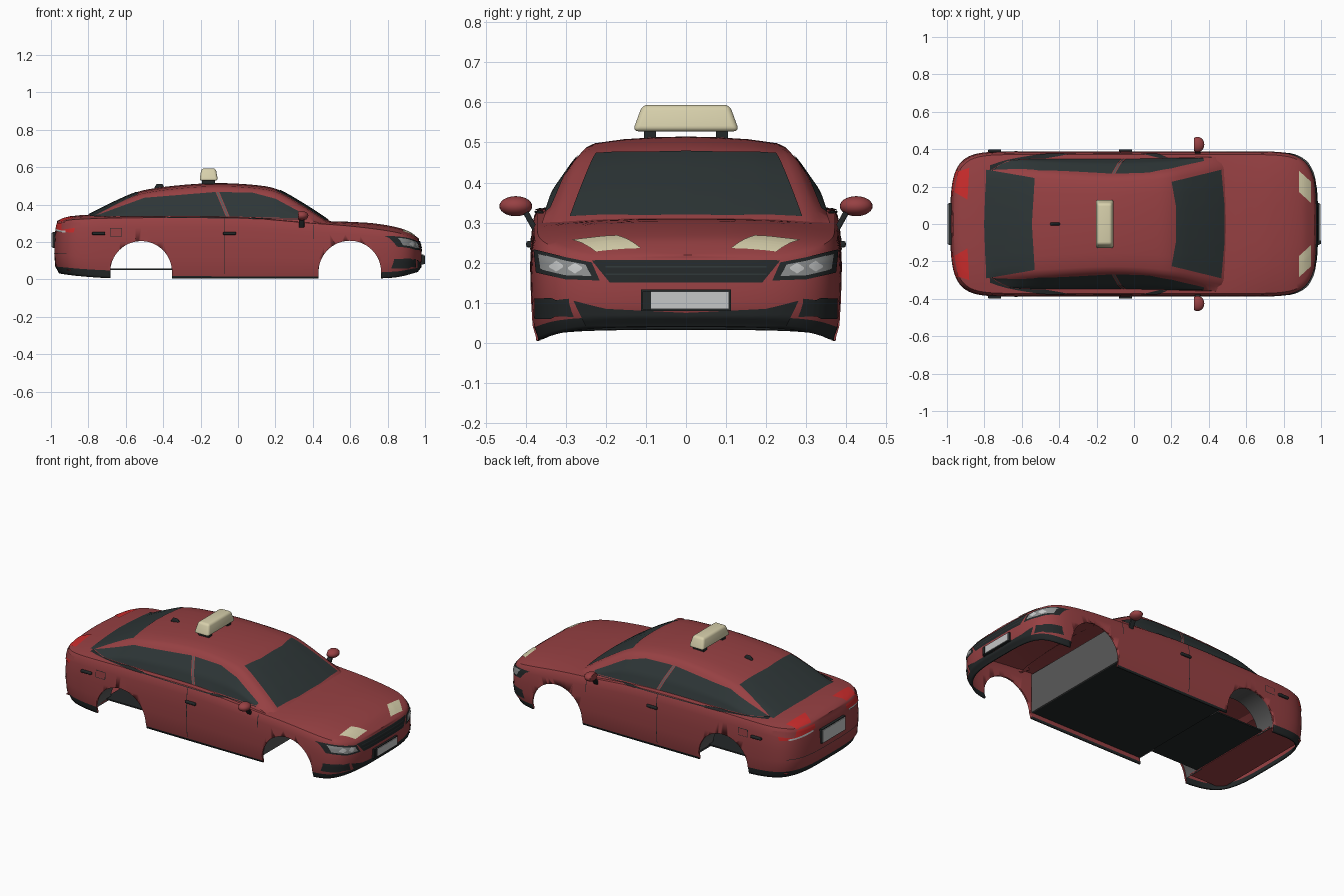
import bpy, bmesh, math
from mathutils import Vector
from mathutils.bvhtree import BVHTree

cube = bpy.data.objects.get("Cube")
if cube:
    bpy.data.objects.remove(cube, do_unlink=True)


def material(name, rgb):
    m = bpy.data.materials.new(name)
    m.use_nodes = True
    m.diffuse_color = (*rgb, 1)
    m.node_tree.nodes["Principled BSDF"].inputs["Base Color"].default_value = (*rgb, 1)
    return m


RED = material("red paint", (.31, .052, .056))
GLASS = material("dark glass", (.027, .037, .038))
TRIM = material("black trim", (.017, .021, .022))
CREAM = material("cream", (.68, .63, .41))
SILVER = material("light grey", (.56, .57, .57))
LAMP = material("lamp grey", (.27, .28, .28))
TAIL = material("tail red", (.6, .025, .025))
INNER = material("inner grey", (.1, .1, .1))


def add(name, bm, *mats, angle=35):
    me = bpy.data.meshes.new(name)
    bm.to_mesh(me)
    bm.free()
    me.shade_smooth()
    me.set_sharp_from_angle(angle=math.radians(angle))
    ob = bpy.data.objects.new(name, me)
    bpy.context.scene.collection.objects.link(ob)
    for m in mats:
        me.materials.append(m)
    return ob


def curve(pts, x):
    """Smooth interpolation through (x, value) pairs."""
    x = min(max(x, pts[0][0]), pts[-1][0])
    i = max(k for k in range(len(pts) - 1) if pts[k][0] <= x)

    def slope(k):
        a, b = pts[max(k - 1, 0)], pts[min(k + 1, len(pts) - 1)]
        return (b[1] - a[1]) / (b[0] - a[0])
    (xa, a), (xb, b) = pts[i], pts[i + 1]
    h = xb - xa
    t = (x - xa) / h
    return ((1 + 2 * t) * (1 - t) ** 2 * a + t * (1 - t) ** 2 * h * slope(i)
            + t * t * (3 - 2 * t) * b + t * t * (t - 1) * h * slope(i + 1))


def loft(sections):
    """Skin half sections (outer edge to centre line), mirrored over y."""
    bm = bmesh.new()
    rows = []
    for half in sections:
        full = half + [(x, -y, z) for x, y, z in reversed(half[:-1])]
        rows.append([bm.verts.new(p) for p in full])
    for a, b in zip(rows, rows[1:]):
        for k in range(len(a) - 1):
            bm.faces.new((a[k], a[k + 1], b[k + 1], b[k]))
    bmesh.ops.remove_doubles(bm, verts=bm.verts, dist=.0005)
    bmesh.ops.recalc_face_normals(bm, faces=bm.faces)
    if sum(f.normal.z for f in bm.faces) < 0:
        bmesh.ops.reverse_faces(bm, faces=bm.faces)
    return bm


# Lower body: rounded plan, side rings up to the shoulder, crowned deck
BOTTOM = [(-.98, .035), (-.85, .018), (-.65, .006), (.7, .006), (.85, .012), (.98, .045)]
SHOULDER = [(-.98, .3), (-.88, .32), (-.5, .33), (0, .33), (.4, .3), (.6, .285), (.8, .26), (.9, .238), (.98, .205)]
DECK = [(-.98, .305), (-.93, .33), (-.8, .346), (0, .345), (.48, .312), (.6, .308), (.75, .297), (.9, .263), (.98, .21)]
RINGS = [(0, .975, .965), (.04, .98, .97), (.13, .995, .99), (.35, 1, 1),
         (.6, 1, 1.005), (.84, .995, .995), (.95, .99, .98), (1, .985, .96)]


def body_section(s):
    u = math.sin(s * math.pi / 2)
    w = .387 * max(0, 1 - abs(u) ** 14) ** (1 / 3.5)
    pts = []
    for f, sx, sy in RINGS:
        x = .982 * u * sx
        lo, hi = curve(BOTTOM, x), curve(SHOULDER, x)
        pts.append((x, w * sy, lo + f * (hi - lo)))
    x, y, z = pts[-1]
    for v in (.93, .8, .6, .3, 0):
        pts.append((x, y * v, z + (curve(DECK, x) - z) * (1 - v ** 3)))
    return pts


body = loft([body_section(i / 45) for i in range(-45, 46)])
tree_body = BVHTree.FromBMesh(body)
for f in body.faces:
    c = f.calc_center_median()
    rel = (c.z - curve(BOTTOM, c.x)) / (curve(SHOULDER, c.x) - curve(BOTTOM, c.x))
    f.material_index = int(rel < .04 or (rel < .13 and not -.68 < c.x < .77))
shell = add("body_shell", body, RED, TRIM)
sol = shell.modifiers.new("thickness", "SOLIDIFY")
sol.thickness, sol.offset = .01, -1
bpy.context.view_layer.objects.active = shell
bpy.ops.object.modifier_apply(modifier="thickness")

# Wheel arches cut through the shell
ARCHES = ((-.518, .165), (.598, .167))
for cx, r in ARCHES:
    bm = bmesh.new()
    arc = [(cx + r * math.cos(a), .04 + r * math.sin(a)) for a in [math.pi * k / 32 for k in range(33)]]
    arc += [(cx - r, -.1), (cx + r, -.1)]
    f = bm.faces.new([bm.verts.new((x, -.6, z)) for x, z in arc])
    ext = bmesh.ops.extrude_face_region(bm, geom=[f])["geom"]
    bmesh.ops.translate(bm, vec=(0, 1.2, 0), verts=[v for v in ext if isinstance(v, bmesh.types.BMVert)])
    bmesh.ops.recalc_face_normals(bm, faces=bm.faces)
    cutter = add("arch_cutter", bm, RED)
    cutter.hide_render = True
    cut = shell.modifiers.new("arch", "BOOLEAN")
    cut.object, cut.operation, cut.solver = cutter, "DIFFERENCE", "EXACT"
    bpy.ops.object.modifier_apply(modifier="arch")
    bpy.data.objects.remove(cutter, do_unlink=True)

# Cabin: roofline, rail width and rounded sections
ROOF = [(-.86, .315), (-.79, .352), (-.6, .443), (-.5, .478), (-.3, .505), (-.1, .515),
        (.1, .504), (.21, .482), (.35, .405), (.48, .32), (.52, .29)]
RAIL = [(-.86, .31), (-.5, .282), (-.1, .262), (.2, .285), (.46, .34), (.52, .345)]


def cabin_section(x):
    zc, w = curve(ROOF, x), curve(RAIL, x)
    zr, base = zc - .042, .363
    mid = base + (w - base) * .5 + .01
    return [(x, base, .29), (x, mid, .29 + (zr - .29) * .55), (x, w, zr), (x, w * .95, zr + .015),
            (x, w * .87, zr + .025), (x, w * .6, zc - .007), (x, w * .3, zc - .002), (x, 0, zc)]


cabin = loft([cabin_section(-.86 + 1.38 * i / 60) for i in range(61)])
tree_cabin = BVHTree.FromBMesh(cabin)
add("cabin", cabin, RED)

# Thin plates laid on the surface between two edge lines
AXES = {"front": (0, 1, 2, 1), "rear": (0, 1, 2, -1), "left": (1, 0, 2, 1), "right": (1, 0, 2, -1), "top": (2, 0, 1, 1)}


def along(line, t):
    p = t * (len(line) - 1)
    i = min(int(p), len(line) - 2)
    return Vector(line[i]).lerp(Vector(line[i + 1]), p - i)


def plate(name, side, low, high, mat, lift=.003, n=24, m=10):
    depth, a, b, sign = AXES[side]
    bm = bmesh.new()
    grid = {}
    for i in range(n + 1):
        for j in range(m + 1):
            q = along(low, i / n).lerp(along(high, i / n), j / m)
            start, ray = Vector(), Vector()
            start[a], start[b], start[depth], ray[depth] = q[0], q[1], 2 * sign, -sign
            hits = [h for h in (t.ray_cast(start, ray) for t in (tree_body, tree_cabin)) if h[0]]
            if hits:
                h = min(hits, key=lambda k: k[3])
                nor = h[1] if h[1].dot(ray) < 0 else -h[1]
                grid[i, j] = bm.verts.new(h[0] + nor * lift)
    for i in range(n):
        for j in range(m):
            quad = [(i, j), (i + 1, j), (i + 1, j + 1), (i, j + 1)]
            if all(k in grid for k in quad):
                bm.faces.new([grid[k] for k in quad])
    bmesh.ops.recalc_face_normals(bm, faces=bm.faces)
    out = Vector()
    out[depth] = sign
    if sum(f.normal.dot(out) for f in bm.faces) < 0:
        bmesh.ops.reverse_faces(bm, faces=bm.faces)
    return add(name, bm, mat)


def pair(name, side, low, high, mat, **kw):
    """The same plate on both halves of the car."""
    for tag, s in (("left", 1), ("right", -1)):
        if side == "side":
            plate(f"{tag}_{name}", tag, low, high, mat, **kw)
        else:
            k = 1 if side == "top" else 0
            flip = [[tuple(c * s if d == k else c for d, c in enumerate(p)) for p in e] for e in (low, high)]
            plate(f"{tag}_{name}", side, *flip, mat, **kw)


# Glass
plate("windshield", "top", [(.2, -.225), (.222, -.1), (.222, .1), (.2, .225)],
      [(.465, -.29), (.482, -.1), (.482, .1), (.465, .29)], GLASS)
plate("rear_window", "top", [(-.79, -.29), (-.8, 0), (-.79, .29)], [(-.53, -.245), (-.545, 0), (-.53, .245)], GLASS)
pair("rear_side_window", "side", [(-.77, .338), (-.4, .338), (-.065, .336)],
     [(-.74, .347), (-.5, .435), (-.12, .466)], GLASS)
pair("front_side_window", "side", [(-.045, .336), (.37, .325)], [(-.1, .466), (.08, .462), (.2, .43), (.375, .335)], GLASS)
pair("door_pillar", "side", [(-.06, .336), (-.05, .336)], [(-.115, .466), (-.105, .466)], INNER, n=2)

# Front end
plate("grille", "front", [(-.19, .15), (.19, .15)], [(-.235, .205), (.235, .205)], TRIM)
for z in (.168, .187):
    plate("grille_bar", "front", [(-.2, z), (.2, z)], [(-.2, z + .004), (.2, z + .004)], GLASS, lift=.005, m=1)
plate("lower_intake", "front", [(-.25, .042), (.25, .042)],
      [(-.28, .105), (-.2, .085), (0, .075), (.2, .085), (.28, .105)], TRIM)
pair("headlight_frame", "front", [(.215, .155), (.3, .158), (.372, .175)], [(.235, .2), (.3, .213), (.378, .233)], TRIM)
pair("headlight", "front", [(.235, .166), (.3, .168), (.36, .183)], [(.25, .194), (.3, .204), (.366, .222)], LAMP, lift=.005)
for y, z in ((.275, .185), (.32, .19)):
    pair("headlight_lens", "front", [(y - .017, z - .002), (y, z - .013), (y + .017, z - .002)],
         [(y - .017, z + .002), (y, z + .013), (y + .017, z + .002)], SILVER, lift=.007, n=8, m=4)
pair("fog_recess", "front", [(.31, .075), (.335, .06), (.375, .06)], [(.31, .1), (.335, .112), (.376, .11)], TRIM)
pair("fog_side", "side", [(.84, .07), (.95, .065)], [(.84, .09), (.95, .11)], TRIM)
pair("hood_marking", "top", [(.88, .172), (.945, .112)], [(.88, .285), (.945, .225)], CREAM)

# Rear end
pair("tail_light", "rear", [(.15, .275), (.36, .25)], [(.15, .3), (.362, .3)], TAIL)
pair("tail_light_top", "top", [(-.958, .17), (-.89, .13)], [(-.94, .28), (-.88, .3)], TAIL)
pair("tail_light_side", "side", [(-.94, .265), (-.84, .28)], [(-.94, .305), (-.84, .305)], RED, lift=.004)
pair("reverse_light", "rear", [(.17, .262), (.33, .25)], [(.17, .271), (.33, .26)], SILVER, lift=.004)
plate("rear_bumper_seam", "rear", [(-.34, .135), (.34, .135)], [(-.34, .138), (.34, .138)], TRIM, m=1)

# Door and panel seams
for x, lo, hi in ((-.075, .03, .325), (.4, .215, .29)):
    pair("door_seam", "side", [(x, lo), (x, hi)], [(x + .004, lo), (x + .004, hi)], TRIM, m=1, lift=.0015)
pair("fuel_flap", "side", [(-.685, .23), (-.62, .23)], [(-.685, .275), (-.62, .275)], TRIM, lift=.001)
pair("fuel_flap_face", "side", [(-.682, .233), (-.623, .233)], [(-.682, .272), (-.623, .272)], RED, lift=.002)
pair("belt_trim", "side", [(-.77, .333), (.37, .319)], [(-.77, .337), (.37, .323)], TRIM, m=1, lift=.004)


def box(name, centre, size, mat, bevel=0, top=(1, 1)):
    bm = bmesh.new()
    bmesh.ops.create_cube(bm, size=1)
    for v in bm.verts:
        k = top if v.co.z > 0 else (1, 1)
        v.co = Vector(centre) + Vector((v.co.x * size[0] * k[0], v.co.y * size[1] * k[1], v.co.z * size[2]))
    if bevel:
        bmesh.ops.bevel(bm, geom=bm.edges[:], offset=bevel, segments=4, profile=.5, affect="EDGES")
    return add(name, bm, mat)


# Number plates
for tag, s, z, h in (("front", 1, .106, .054), ("rear", -1, .212, .085)):
    box(tag + "_plate_frame", (s * .983, 0, z), (.02, .225, h), TRIM)
    box(tag + "_number_plate", (s * .993, 0, z), (.008, .215, h - .01), SILVER)
box("front_plate_strip", (.996, -.098, .106), (.006, .02, .045), TRIM)

# Roof sign and aerial
box("roof_sign", (-.157, 0, .561), (.1, .266, .066), CREAM, .014, (.76, .82))
for y in (-.09, .09):
    box("sign_foot", (-.157, y, .518), (.07, .03, .03), TRIM)
box("roof_aerial", (-.42, 0, .499), (.06, .02, .025), TRIM, .006, (.5, .5))

# Mirrors and handles
for tag, s in (("left", 1), ("right", -1)):
    bm = bmesh.new()
    bmesh.ops.create_uvsphere(bm, u_segments=24, v_segments=14, radius=1)
    for v in bm.verts:
        x = max(v.co.x, -.55)
        v.co = (.34 + x * .036, s * (.425 + v.co.y * .041), .341 + v.co.z * .025)
    add(tag + "_mirror", bm, RED)
    stem = box(tag + "_mirror_stem", (0, 0, 0), (.03, .014, .075), TRIM, .004)
    stem.location, stem.rotation_euler = (.34, s * .386, .3), (-s * .5, 0, 0)
    for x in (-.745, -.045):
        box(tag + "_door_handle", (x, s * .391, .246), (.07, .016, .016), TRIM, .005)

# Underside: floor, firewall, tail pan and rear arch liners
box("floor", (-.14, 0, .055), (1.12, .56, .008), TRIM)
box("floor_sides", (.035, 0, .05), (.77, .74, .008), TRIM)
box("firewall", (.422, 0, .165), (.008, .74, .24), INNER)
box("tail_pan", (-.8, 0, .05), (.23, .68, .006), RED)
for s in (1, -1):
    cx, r = ARCHES[0]
    bm = bmesh.new()
    rows = [[bm.verts.new((cx + (r + .004) * math.cos(a), s * y, .04 + (r + .004) * math.sin(a))) for y in (.24, .377)]
            for a in [math.pi * k / 24 for k in range(25)]]
    for a, b in zip(rows, rows[1:]):
        bm.faces.new((a[0], a[1], b[1], b[0]))
    add("rear_arch_liner", bm, INNER)
